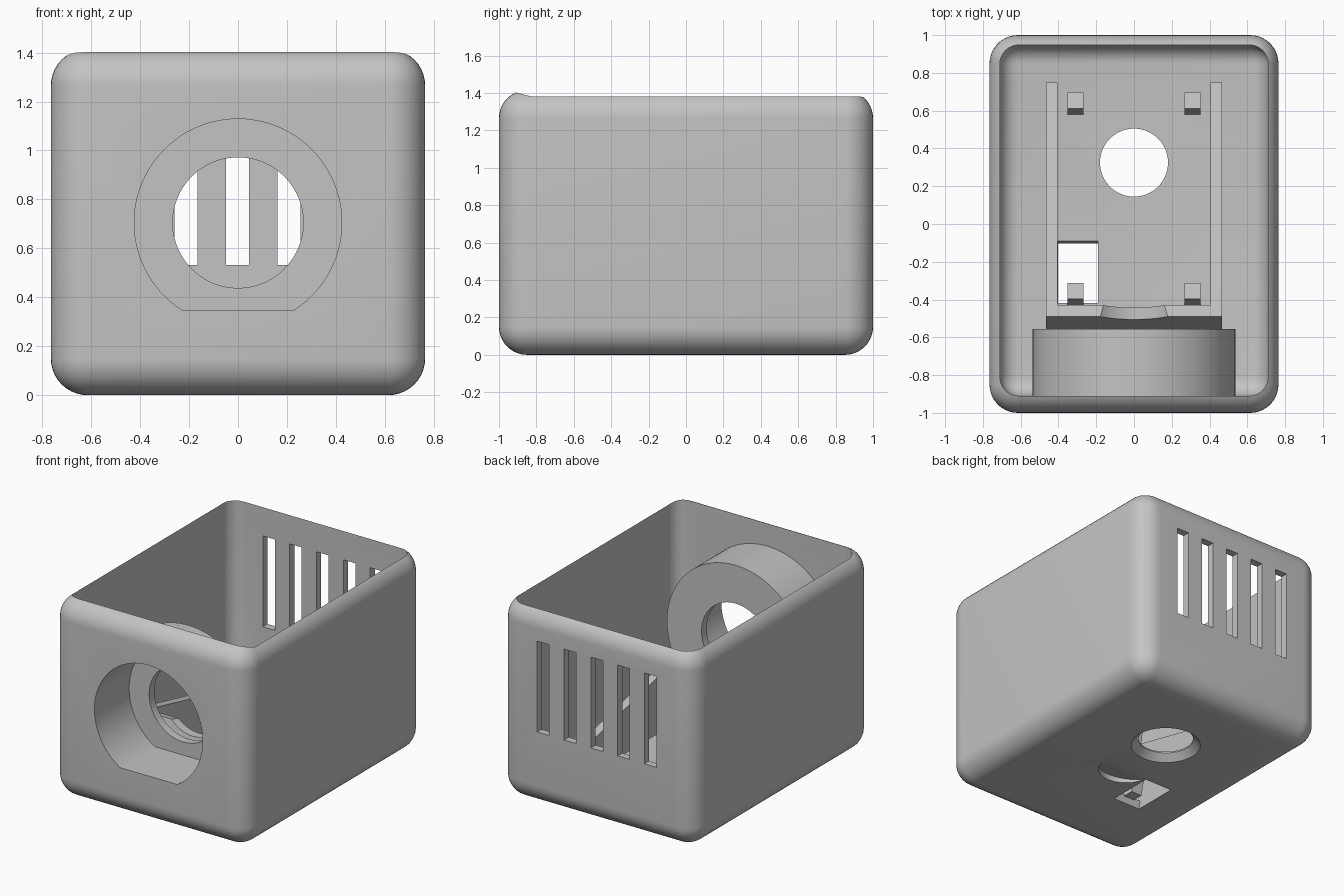
import bpy, bmesh, math
from mathutils import Matrix, Vector

if "Cube" in bpy.data.objects:
    bpy.data.objects.remove(bpy.data.objects["Cube"])

grey = bpy.data.materials.new("grey_plastic")
grey.diffuse_color = (0.55, 0.55, 0.55, 1)
grey.use_nodes = True
grey.node_tree.nodes["Principled BSDF"].inputs["Base Color"].default_value = grey.diffuse_color
TILT = 0.23                 # lean of the board holder (run / rise)
AXIS_Z = 0.705              # height of the lens axis


def finish(bm, name):
    bmesh.ops.recalc_face_normals(bm, faces=bm.faces)
    me = bpy.data.meshes.new(name)
    bm.to_mesh(me)
    bm.free()
    me.materials.append(grey)
    ob = bpy.data.objects.new(name, me)
    bpy.context.collection.objects.link(ob)
    return ob


def box(name, lo, hi, r_vert=0, r_all=0, r_floor=0):
    """Box between two corners with optional rounded edges."""
    lo, hi = Vector(lo), Vector(hi)
    bm = bmesh.new()
    bmesh.ops.create_cube(bm, size=1)
    for v in bm.verts:
        v.co = Vector([(lo[i] + hi[i]) / 2 + v.co[i] * (hi[i] - lo[i]) for i in range(3)])
    if r_all:
        bmesh.ops.bevel(bm, geom=bm.edges[:], offset=r_all, segments=10,
                        profile=0.5, affect='EDGES')
    if r_floor:             # every edge except the open top
        es = [e for e in bm.edges if min(v.co.z for v in e.verts) < lo.z + 1e-4]
        bmesh.ops.bevel(bm, geom=es, offset=r_floor, segments=8,
                        profile=0.5, affect='EDGES')
    return finish(bm, name)


def cylinder(name, r1, r2, depth, matrix, flat=None):
    """Cylinder or cone; flat cuts it off below that world height."""
    bm = bmesh.new()
    bmesh.ops.create_cone(bm, cap_ends=True, segments=96, radius1=r1, radius2=r2,
                          depth=depth, matrix=matrix)
    if flat is not None:
        cut = bmesh.ops.bisect_plane(bm, geom=bm.verts[:] + bm.edges[:] + bm.faces[:],
                                     plane_co=(0, 0, flat), plane_no=(0, 0, 1),
                                     clear_inner=True)
        edges = [e for e in cut['geom_cut'] if isinstance(e, bmesh.types.BMEdge)]
        bmesh.ops.contextual_create(bm, geom=edges)
    return finish(bm, name)


def along_y(name, r, y0, y1, flat=None):
    m = Matrix.Translation((0, (y0 + y1) / 2, AXIS_Z)) @ Matrix.Rotation(math.pi / 2, 4, 'X')
    return cylinder(name, r, r, y1 - y0, m, flat)


def side_profile(name, pts, x0, x1):
    """Extrude a (y, z) outline across x."""
    bm = bmesh.new()
    f = bm.faces.new([bm.verts.new((x0, y, z)) for y, z in pts])
    ext = bmesh.ops.extrude_face_region(bm, geom=[f])
    vs = [v for v in ext['geom'] if isinstance(v, bmesh.types.BMVert)]
    bmesh.ops.translate(bm, verts=vs, vec=(x1 - x0, 0, 0))
    return finish(bm, name)


def cut(ob, *cutters):
    for c in cutters:
        c.hide_render = True
        m = ob.modifiers.new("cut", 'BOOLEAN')
        m.operation, m.solver, m.object = 'DIFFERENCE', 'EXACT', c
    bpy.context.view_layer.update()
    dg = bpy.context.evaluated_depsgraph_get()
    me = bpy.data.meshes.new_from_object(ob.evaluated_get(dg))
    ob.modifiers.clear()
    ob.data = me


# housing and its open cavity
housing = box("housing", (-0.765, -1, 0), (0.765, 1, 1.415), r_all=0.15)
cavity = box("cavity_cutter", (-0.71, -0.91, 0.055), (0.71, 0.948, 1.8), r_floor=0.1)
# the cavity's upright corners are rounded along with its floor edges
bm = bmesh.new()
bm.from_mesh(cavity.data)
up = [e for e in bm.edges if abs(e.verts[0].co.z - e.verts[1].co.z) > 1]
bm.free()
bpy.data.objects.remove(cavity)
bm = bmesh.new()
bmesh.ops.create_cube(bm, size=1)
for v in bm.verts:
    v.co = Vector((v.co.x * 1.42, 0.019 + v.co.y * 1.858, 0.055 + (v.co.z + 0.5) * 1.8))
es = [e for e in bm.edges if min(v.co.z for v in e.verts) < 0.1]
bmesh.ops.bevel(bm, geom=es, offset=0.1, segments=8, profile=0.5, affect='EDGES')
cavity = finish(bm, "cavity_cutter")

# lens bore with a flat at the bottom, and the smaller opening behind it
bore = along_y("bore_cutter", 0.424, -1.2, -0.612, flat=0.345)
opening = along_y("opening_cutter", 0.267, -0.8, -0.2)

# bottom opening with a flared rim, cable opening and shallow leaning pocket
flare = cylinder("flare_cutter", 0.228, 0.18, 0.047,
                 Matrix.Translation((0, 0.325, 0.0225)))
drain = cylinder("floor_hole_cutter", 0.18, 0.18, 0.4, Matrix.Translation((0, 0.325, 0)))
lean = Matrix.Rotation(-math.atan(TILT), 4, 'X')
pocket = cylinder("pocket_cutter", 0.18, 0.18, 0.2,
                  Matrix.Translation((0, -0.08, -0.005)) @ lean
                  @ Matrix.Translation((0, 0, -0.1)))
cable = side_profile("cable_cutter", [(-0.453, -0.1), (-0.128, -0.1),
                                      (-0.08, 0.1), (-0.407, 0.1)], -0.403, -0.19)

# five vent slots in the back wall
slots = [box("slot_cutter", (x - 0.047, 0.8, 0.532), (x + 0.047, 1.2, 1.175))
         for x in [-0.002 + 0.21 * i for i in range(-2, 3)]]
cut(housing, cavity, bore, flare, drain, pocket, cable, *slots)

# lens tube
tube = along_y("lens_tube", 0.538, -0.93, -0.555)
cut(tube, bore, opening)

# leaning front plate of the board holder, notched by the lens opening
plate = side_profile("holder_front", [(-0.597, 0.04), (-0.49, 0.506),
                                      (-0.43, 0.492), (-0.534, 0.04)], -0.465, 0.465)
cut(plate, opening)
parts = [housing, tube, plate]

# side rails and board posts, mirrored
for s, side in ((-1, "left"), (1, "right")):
    parts.append(side_profile(side + "_rail", [(-0.534, 0.04), (-0.43, 0.492),
                                               (0.75, 0.221), (0.709, 0.04)],
                              s * 0.405, s * 0.465))
    for y, place in ((-0.43, "front"), (0.577, "back")):
        parts.append(side_profile(place + "_" + side + "_post",
                                  [(y, 0.045), (y + 0.034, 0.2),
                                   (y + 0.118, 0.18), (y + 0.087, 0.045)],
                                  s * 0.268, s * 0.352))

# crisp edges, smooth curves
for o in bpy.context.view_layer.objects:
    o.select_set(o in parts)
bpy.context.view_layer.objects.active = housing
bpy.ops.object.shade_smooth_by_angle(angle=math.radians(25))

# remove the cutters
for o in list(bpy.data.objects):
    if o not in parts:
        bpy.data.objects.remove(o)
